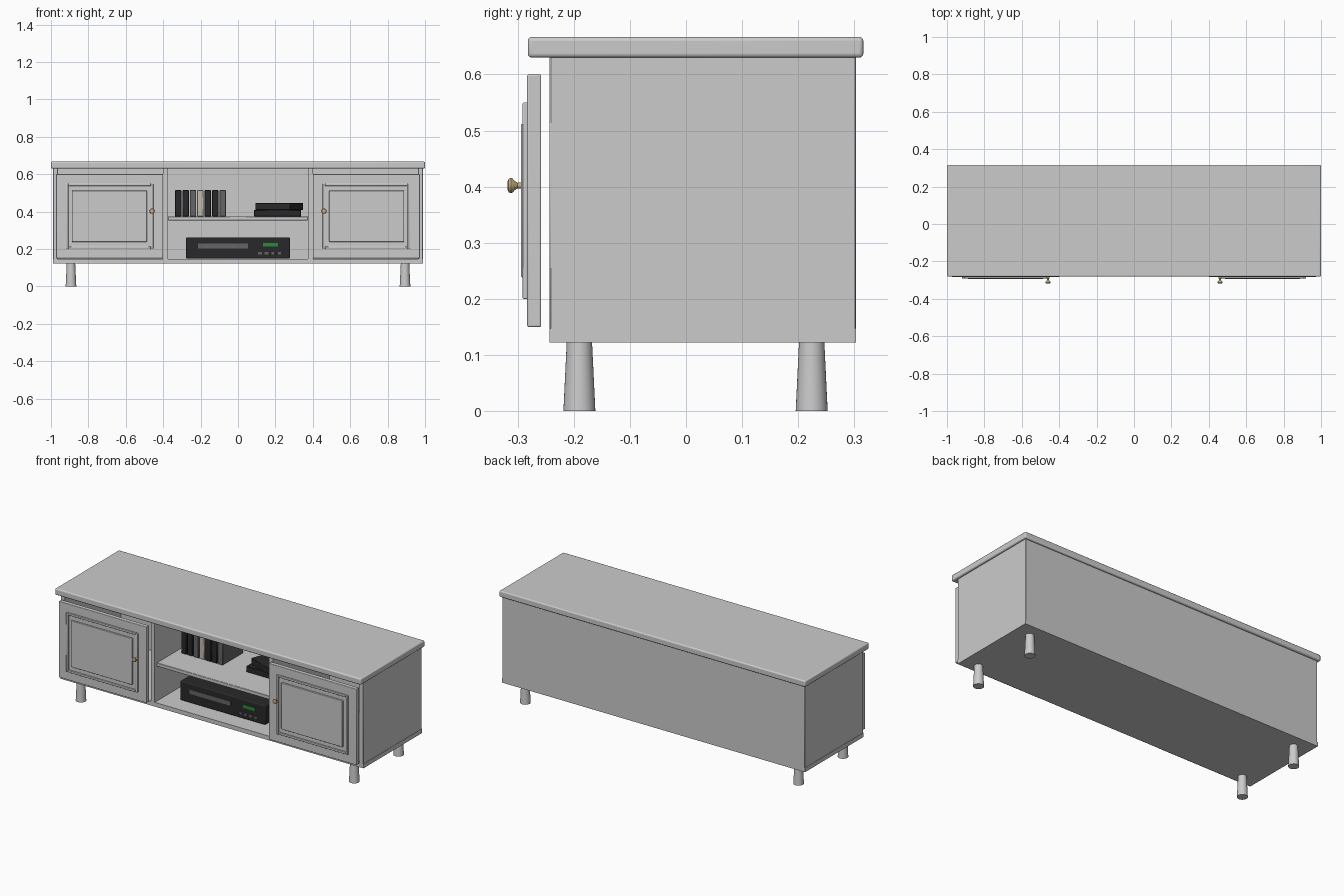
import bpy, math

if "Cube" in bpy.data.objects:
    bpy.data.objects.remove(bpy.data.objects["Cube"])


def material(name, rgb):
    m = bpy.data.materials.new(name)
    m.diffuse_color = (*rgb, 1)
    m.use_nodes = True
    m.node_tree.nodes["Principled BSDF"].inputs["Base Color"].default_value = m.diffuse_color
    return m


BLACK = material("black_plastic", (0.022, 0.022, 0.024))
GREY = material("mid_grey", (0.13, 0.13, 0.13))
CREAM = material("cream", (0.55, 0.5, 0.43))
GREEN = material("green_display", (0.03, 0.25, 0.04))
BRASS = material("brass", (0.55, 0.42, 0.2))


def box(name, x, y, z, bevel=0, mat=None, segments=3, turn=0):
    """Box from (min, max) ranges on each axis."""
    bpy.ops.mesh.primitive_cube_add(
        size=1, location=[sum(r) / 2 for r in (x, y, z)], rotation=(0, 0, turn))
    o = bpy.context.object
    o.name = name
    o.scale = [r[1] - r[0] for r in (x, y, z)]
    bpy.ops.object.transform_apply(location=False, rotation=False, scale=True)
    if bevel:
        b = o.modifiers.new("bevel", 'BEVEL')
        b.width = bevel
        b.segments = segments
        bpy.ops.object.shade_smooth_by_angle()
    if mat:
        o.data.materials.append(mat)
    return o


def lathe(name, profile, loc, rot=(0, 0, 0), sides=24, mat=None):
    """Closed solid of revolution from (radius, height) points."""
    verts, faces = [], []
    for r, h in profile:
        for i in range(sides):
            a = 2 * math.pi * i / sides
            verts.append((r * math.cos(a), r * math.sin(a), h))
    for j in range(len(profile) - 1):
        for i in range(sides):
            k = (i + 1) % sides
            faces.append((j * sides + i, j * sides + k,
                          (j + 1) * sides + k, (j + 1) * sides + i))
    faces.append(tuple(reversed(range(sides))))
    faces.append(tuple(range(len(verts) - sides, len(verts))))
    me = bpy.data.meshes.new(name)
    me.from_pydata(verts, [], faces)
    o = bpy.data.objects.new(name, me)
    o.location, o.rotation_euler = loc, rot
    bpy.context.collection.objects.link(o)
    bpy.context.view_layer.objects.active = o
    bpy.ops.object.select_all(action='DESELECT')
    o.select_set(True)
    bpy.ops.object.shade_smooth_by_angle()
    if mat:
        me.materials.append(mat)
    return o


# Carcass
box("table_top", (-1, 1), (-0.282, 0.316), (0.63, 0.667), 0.007)
box("bottom_panel", (-0.99, 0.99), (-0.243, 0.303), (0.122, 0.147))
box("back_panel", (-0.965, 0.965), (0.285, 0.303), (0.14, 0.632))
box("shelf", (-0.374, 0.374), (-0.225, 0.29), (0.353, 0.374), 0.002, segments=1)

for s, side in ((-1, "left"), (1, "right")):
    def span(a, b):
        return tuple(sorted((s * a, s * b)))

    box(f"{side}_side_panel", span(0.963, 0.988), (-0.243, 0.303), (0.136, 0.632), 0.002, segments=1)
    box(f"{side}_divider", span(0.374, 0.40), (-0.243, 0.29), (0.14, 0.632))

    # Door with bead moulding frame and raised panel
    box(f"{side}_door", span(0.40, 0.973), (-0.283, -0.258), (0.15, 0.60), 0.003)
    beads = (("inner_bead", (0.453, 0.466), (0.20, 0.55)),
             ("outer_bead", (0.907, 0.92), (0.20, 0.55)),
             ("lower_bead", (0.466, 0.907), (0.20, 0.213)),
             ("upper_bead", (0.466, 0.907), (0.537, 0.55)))
    for n, xr, zr in beads:
        box(f"{side}_door_{n}", span(*xr), (-0.291, -0.282), zr, 0.002, segments=2)
    box(f"{side}_door_raised_panel", span(0.487, 0.888), (-0.294, -0.282), (0.238, 0.512), 0.003)

    # Knob
    lathe(f"{side}_knob",
          [(0.007, 0), (0.0055, 0.004), (0.005, 0.01), (0.008, 0.015),
           (0.0125, 0.019), (0.0135, 0.022), (0.012, 0.026), (0.007, 0.028)],
          (s * 0.46, -0.29, 0.402), (math.pi / 2, 0, 0), mat=BRASS)

    # Tapered legs
    for y, end in ((-0.19, "front"), (0.224, "back")):
        lathe(f"{side}_{end}_leg", [(0.0285, 0), (0.0225, 0.124)],
              (s * 0.893, y, 0), sides=32)

# Media player with slot, display and buttons
F = -0.143
box("player_body", (-0.278, 0.278), (F, 0.17), (0.148, 0.262), 0.006, BLACK)
box("player_slot", (-0.214, 0.053), (F - 0.003, F + 0.01), (0.203, 0.229), 0, GREY)
box("player_display", (0.134, 0.214), (F - 0.003, F + 0.01), (0.214, 0.233), 0, GREEN)
for i in range(4):
    x = 0.118 + i * 0.034
    box(f"player_button_{i + 1}", (x - 0.011, x + 0.011), (F - 0.004, F + 0.01),
        (0.17, 0.185), 0.001, GREY, 1)

# Row of cases on the shelf
for i, m in enumerate((BLACK, BLACK, GREY, CREAM, BLACK, BLACK, GREY)):
    x = -0.337 + i * 0.0397
    box(f"shelf_case_{i + 1}", (x, x + 0.034), (-0.05, 0.14), (0.374, 0.514), 0.002, m, 1)

# Two stacked cases, the upper one turned
box("lower_stacked_case", (0.086, 0.337), (-0.045, 0.15), (0.374, 0.409), 0.002, BLACK, 1)
box("upper_stacked_case", (0.121, 0.321), (-0.05, 0.15), (0.409, 0.445), 0.002, BLACK, 1,
    math.radians(-20))
